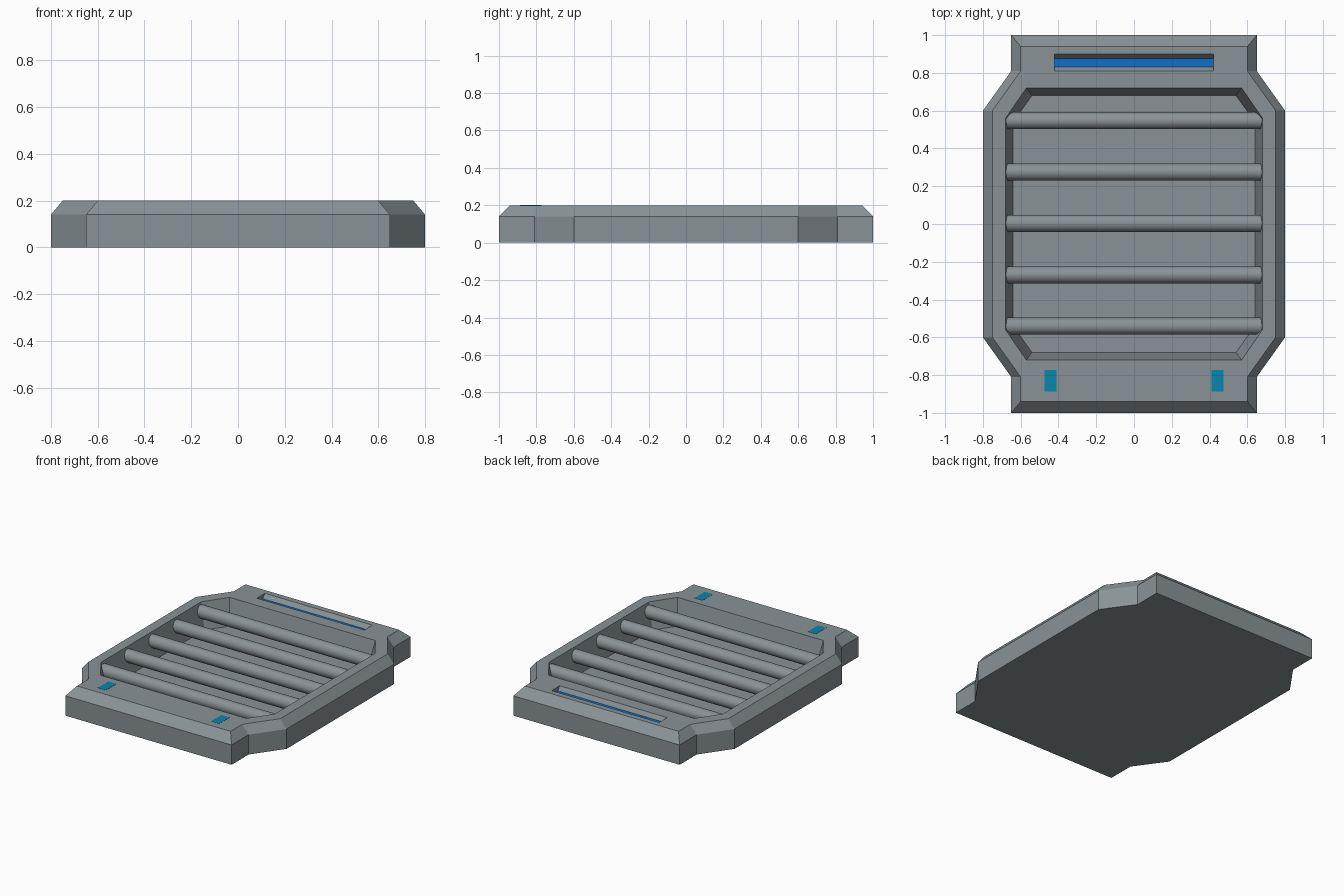
import bpy, bmesh, math

if "Cube" in bpy.data.objects:
    bpy.data.objects.remove(bpy.data.objects["Cube"])


def material(name, rgb):
    m = bpy.data.materials.new(name)
    m.diffuse_color = (*rgb, 1)
    m.use_nodes = True
    m.node_tree.nodes["Principled BSDF"].inputs["Base Color"].default_value = m.diffuse_color
    return m


GREY = material("steel grey", (0.25, 0.29, 0.305))
BLUE = material("strong blue", (0.004, 0.16, 0.6))
TEAL = material("teal", (0.002, 0.24, 0.42))


def loft(name, loops, mat):
    """Closed solid through stacked loops of (x, y, z) points."""
    bm = bmesh.new()
    rings = [[bm.verts.new(p) for p in loop] for loop in loops]
    n = len(rings[0])
    for a, b in zip(rings, rings[1:]):
        for i in range(n):
            j = (i + 1) % n
            bm.faces.new((a[i], a[j], b[j], b[i]))
    bm.faces.new(rings[0][::-1])
    bm.faces.new(rings[-1])
    bmesh.ops.recalc_face_normals(bm, faces=bm.faces)
    me = bpy.data.meshes.new(name)
    bm.to_mesh(me)
    bm.free()
    me.materials.append(mat)
    ob = bpy.data.objects.new(name, me)
    bpy.context.collection.objects.link(ob)
    return ob


def mirrored(quarter, z):
    """Mirror points of the +x +y quarter (anticlockwise) into a full loop."""
    q, r = quarter, quarter[::-1]
    return ([(x, y, z) for x, y in q] + [(-x, y, z) for x, y in r]
            + [(-x, -y, z) for x, y in q] + [(x, -y, z) for x, y in r])


def rect(x0, x1, y0, y1, z):
    return [(x0, y0, z), (x1, y0, z), (x1, y1, z), (x0, y1, z)]


def cut(target, cutter):
    mod = target.modifiers.new("cut", 'BOOLEAN')
    mod.operation = 'DIFFERENCE'
    mod.solver = 'EXACT'
    mod.object = cutter
    cutter.hide_render = True
    cutter.hide_set(True)


# Chamfered body
outer = [(0.8, 0.6), (0.65, 0.81), (0.65, 1.0)]
inner = [(0.75, 0.6), (0.6, 0.81), (0.6, 0.94)]
body = loft("body", [mirrored(outer, 0), mirrored(outer, 0.14), mirrored(inner, 0.2)], GREY)

# Eight-sided tray recess with sloping walls
rim = [(0.68, 0.56), (0.57, 0.72)]
floor = [(0.64, 0.54), (0.54, 0.68)]
cut(body, loft("recess_cutter",
               [mirrored(floor, 0.02), mirrored(rim, 0.2), mirrored(rim, 0.3)], GREY))

# Slot with sloping long walls and a blue strip on its floor
cut(body, loft("slot_cutter",
               [rect(-0.42, 0.42, 0.83, 0.876, 0.17),
                rect(-0.42, 0.42, 0.81, 0.9, 0.2),
                rect(-0.42, 0.42, 0.81, 0.9, 0.3)], GREY))
loft("slot_light", [rect(-0.42, 0.42, 0.83, 0.876, z) for z in (0.165, 0.171)], BLUE)

# Teal marker plates
for side, x in (("left", -0.443), ("right", 0.443)):
    loft(side + "_marker", [rect(x - 0.032, x + 0.032, -0.888, -0.772, z)
                            for z in (0.196, 0.201)], TEAL)

# Round crossbars set into the side walls
for i in range(5):
    y = (i - 2) * 0.272 + 0.003
    loops = [[(x, y + 0.045 * math.cos(t), 0.14 + 0.045 * math.sin(t))
              for t in (k * math.tau / 24 for k in range(24))] for x in (-0.69, 0.69)]
    bar = loft(f"crossbar_{i + 1}", loops, GREY)
    bpy.ops.object.select_all(action='DESELECT')
    bar.select_set(True)
    bpy.context.view_layer.objects.active = bar
    bpy.ops.object.shade_smooth_by_angle(angle=math.radians(40))
